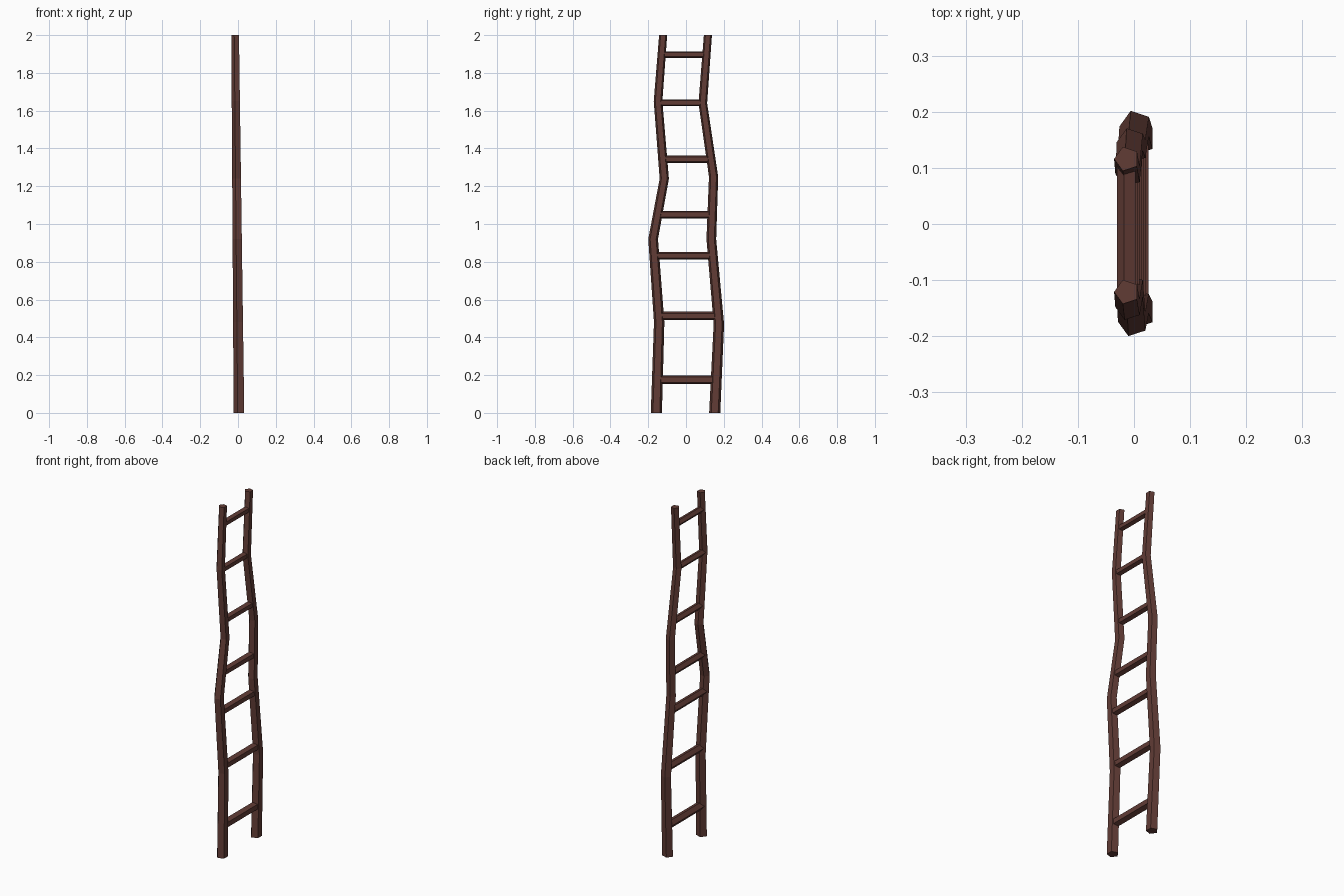
import bpy, bmesh
from math import cos, sin, pi
from mathutils import Vector

cube = bpy.data.objects.get("Cube")
if cube:
    bpy.data.objects.remove(cube)

wood = bpy.data.materials.new("dark_brown_wood")
wood.use_nodes = True
colour = (0.12, 0.045, 0.036, 1)
wood.diffuse_color = colour
wood.node_tree.nodes["Principled BSDF"].inputs["Base Color"].default_value = colour
wood.node_tree.nodes["Principled BSDF"].inputs["Roughness"].default_value = 0.9

SIDES = 5
HEIGHT = 2.0


def taper(low, high, z):
    return low + (high - low) * z / HEIGHT


def lean(z):
    # the whole ladder leans slightly towards -x
    return taper(0.008, -0.013, z)


def loft(name, centres, radii, across):
    """Sweep a pentagon along centres; its flat side faces +x."""
    bm = bmesh.new()
    rings = []
    for c, r in zip(centres, radii):
        angles = [pi + 2 * pi * i / SIDES for i in range(SIDES)]
        rings.append([bm.verts.new(c + Vector((r * cos(a), 0, 0)) + across * r * sin(a))
                      for a in angles])
    for a, b in zip(rings, rings[1:]):
        for i in range(SIDES):
            j = (i + 1) % SIDES
            bm.faces.new((a[i], a[j], b[j], b[i]))
    bm.faces.new(rings[0])
    bm.faces.new(rings[-1])
    bmesh.ops.recalc_face_normals(bm, faces=bm.faces)
    mesh = bpy.data.meshes.new(name)
    bm.to_mesh(mesh)
    bm.free()
    mesh.materials.append(wood)
    obj = bpy.data.objects.new(name, mesh)
    bpy.context.collection.objects.link(obj)


# Crooked rails: (y, z) bends from foot to top
rails = {
    "front_rail": [(-0.157, 0), (-0.142, 0.48), (-0.174, 0.92),
                   (-0.115, 1.24), (-0.148, 1.65), (-0.121, 2)],
    "rear_rail": [(0.152, 0), (0.174, 0.47), (0.134, 0.92),
                  (0.146, 1.25), (0.089, 1.64), (0.116, 2)],
}
for name, path in rails.items():
    loft(name, [Vector((lean(z), y, z)) for y, z in path],
         [taper(0.031, 0.0225, z) for y, z in path], Vector((0, 1, 0)))


def rail_y(path, z):
    for (y0, z0), (y1, z1) in zip(path, path[1:]):
        if z <= z1:
            return y0 + (y1 - y0) * (z - z0) / (z1 - z0)


# Rungs end inside the rails
for n, z in enumerate([0.176, 0.514, 0.832, 1.05, 1.343, 1.642, 1.897], 1):
    ends = [Vector((lean(z), rail_y(path, z), z)) for path in rails.values()]
    loft(f"rung_{n}", ends, [taper(0.0245, 0.018, z)] * 2, Vector((0, 0, 1)))
